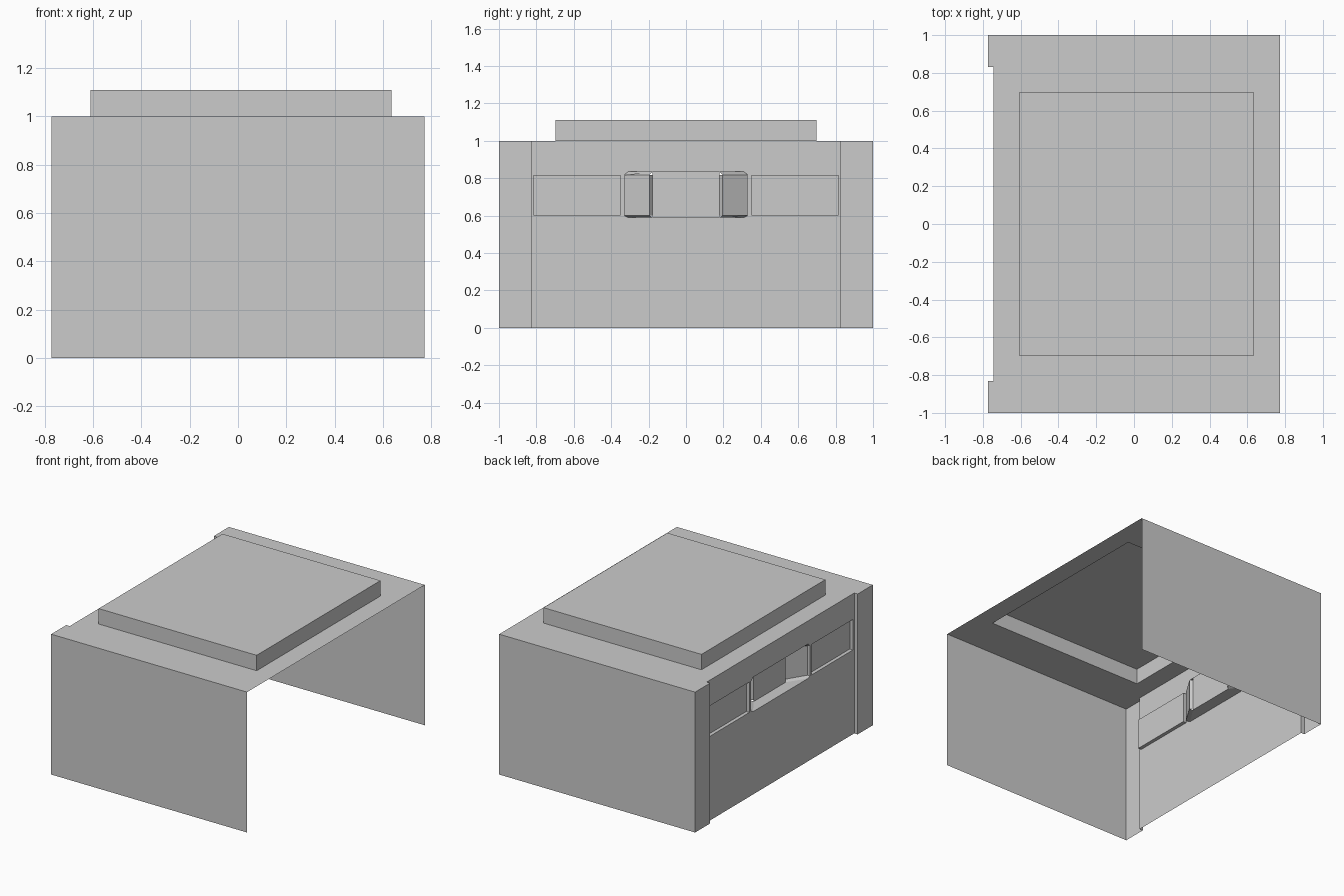
import bpy
from mathutils import Vector

if "Cube" in bpy.data.objects:
    bpy.data.objects.remove(bpy.data.objects["Cube"])

W, L, H = 0.772, 1.0, 1.0      # half width, half length, height
XI, YP = -0.745, 0.83          # recessed window wall, pilaster edge
Z0, Z1 = 0.60, 0.817           # side window sill and head
B0, B1 = 0.59, 0.835           # bay sill and head


def make(name, faces):
    """Each face is (points, direction it looks towards)."""
    verts, polys = [], []
    for pts, d in faces:
        pts = [Vector(p) for p in pts]
        n = Vector((0, 0, 0))
        for i, p in enumerate(pts):
            n += p.cross(pts[(i + 1) % len(pts)])
        if n.dot(Vector(d)) < 0:
            pts.reverse()
        polys.append(range(len(verts), len(verts) + len(pts)))
        verts += [tuple(p) for p in pts]
    me = bpy.data.meshes.new(name)
    me.from_pydata(verts, [], [list(p) for p in polys])
    ob = bpy.data.objects.new(name, me)
    bpy.context.collection.objects.link(ob)
    return ob


def rx(x, y0, y1, z0, z1, d=-1):
    return ([(x, y0, z0), (x, y1, z0), (x, y1, z1), (x, y0, z1)], (d, 0, 0))


def ry(y, x0, x1, z0, z1, d):
    return ([(x0, y, z0), (x1, y, z0), (x1, y, z1), (x0, y, z1)], (0, d, 0))


def rz(z, x0, x1, y0, y1, d):
    return ([(x0, y0, z), (x1, y0, z), (x1, y1, z), (x0, y1, z)], (0, 0, d))


# End walls with their corner pilasters
for s, name in ((-1, "front_wall"), (1, "back_wall")):
    make(name, [ry(s * L, -W, W, 0, H, s),
                rx(-W, *sorted((s * YP, s * L)), 0, H),
                ry(s * YP, -W, XI, 0, H, -s)])

# Roof ring around the raised, hollow skylight
SX0, SX1, SY, SZ = -0.61, 0.635, 0.697, 1.11
make("roof", [rz(H, XI, SX0, -YP, YP, 1), rz(H, SX1, W, -YP, YP, 1)]
     + [rz(H, SX0, SX1, *sorted((s * SY, s * YP)), 1) for s in (-1, 1)]
     + [rz(H, -W, W, *sorted((s * YP, s * L)), 1) for s in (-1, 1)])
make("raised_roof", [rz(SZ, SX0, SX1, -SY, SY, 1),
                     rx(SX0, -SY, SY, H, SZ), rx(SX1, -SY, SY, H, SZ, 1),
                     ry(-SY, SX0, SX1, H, SZ, -1), ry(SY, SX0, SX1, H, SZ, 1)])

# Window wall, pieced around the openings
wall = [rx(XI, -YP, YP, 0, B0), rx(XI, -YP, YP, B1, H)]
for s in (-1, 1):
    for a, b, z0, z1 in ((0.815, YP, B0, B1), (0.33, 0.35, B0, B1),
                         (0.35, 0.815, B0, Z0), (0.35, 0.815, Z1, B1)):
        wall.append(rx(XI, *sorted((s * a, s * b)), z0, z1))
    for zc, zi in ((B0, Z0), (B1, Z1)):
        wall.append(([(XI, s * 0.31, zc), (XI, s * 0.33, zc), (XI, s * 0.33, zi)],
                     (-1, 0, 0)))
make("window_wall", wall)

# Shallow side windows
XB = XI + 0.025
for s, name in ((-1, "front_window"), (1, "back_window")):
    a, b = sorted((s * 0.35, s * 0.815))
    make(name, [rx(XB, a, b, Z0, Z1), ry(a, XI, XB, Z0, Z1, 1), ry(b, XI, XB, Z0, Z1, -1),
                rz(Z0, XI, XB, a, b, 1), rz(Z1, XI, XB, a, b, -1)])

# Inward bay: centre pane, sill, head and two slanted side panes
XC = -0.66
bay = [rx(XC, -0.18, 0.18, B0, B1)]
for z, zi, d in ((B0, Z0, 1), (B1, Z1, -1)):
    bay.append(([(XI, -0.31, z), (XI, 0.31, z), (XC, 0.18, z), (XC, -0.18, z)], (0, 0, d)))
    for s in (-1, 1):
        bay.append(([(XI, s * 0.33, zi), (-0.725, s * 0.33, zi), (-0.642, s * 0.195, zi),
                     (XC, s * 0.18, z), (XI, s * 0.31, z)], (0, 0, d)))
for s in (-1, 1):
    path = [(XI, 0.33), (-0.725, 0.33), (-0.642, 0.195), (XC, 0.18)]
    dirs = [(0, -s, 0), (-1, -s, 0), (-1, s, 0)]
    for (p, q), d in zip(zip(path, path[1:]), dirs):
        bay.append(([(p[0], s * p[1], Z0), (q[0], s * q[1], Z0),
                     (q[0], s * q[1], Z1), (p[0], s * p[1], Z1)], d))
make("bay_window", bay)
